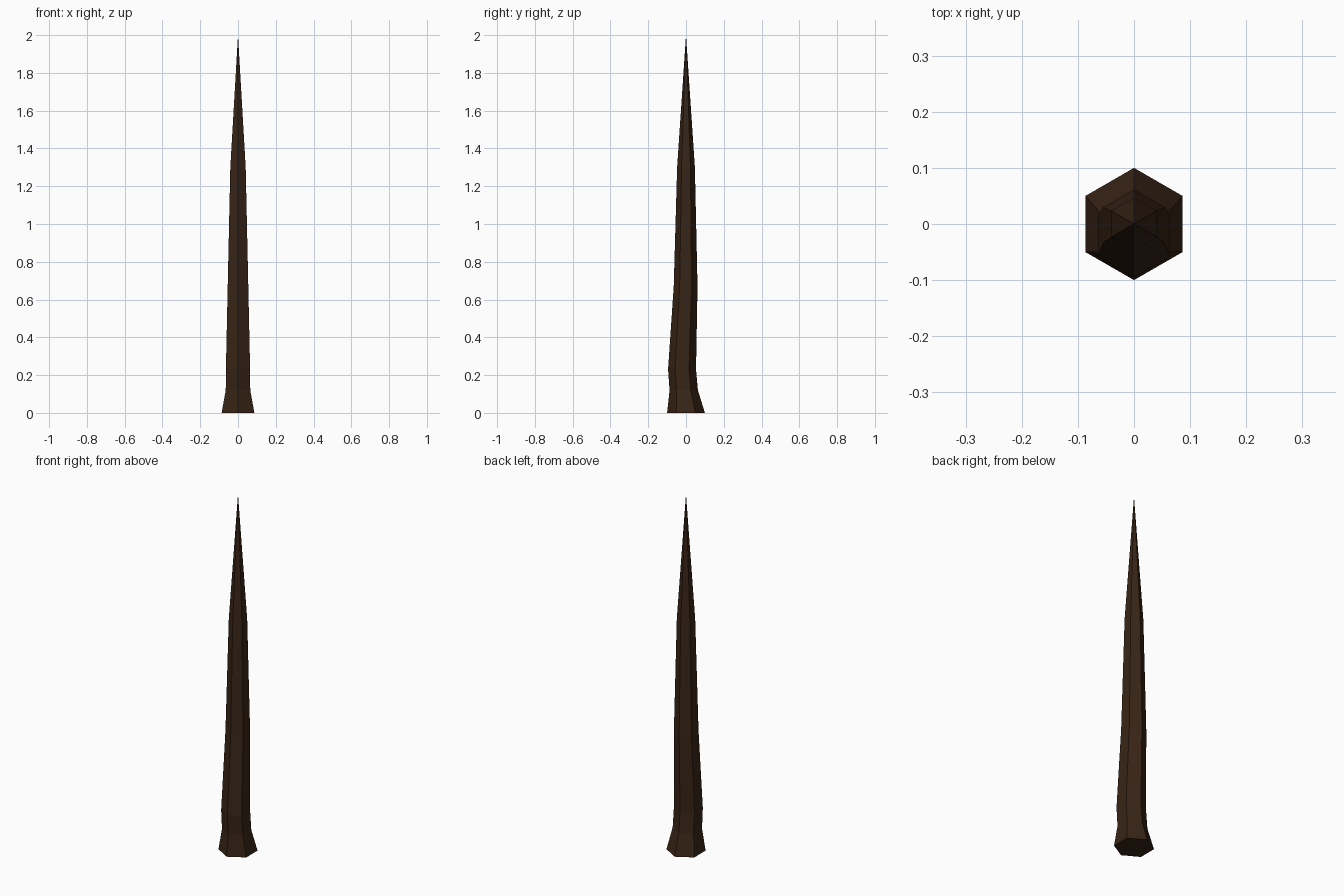
import bpy, bmesh
from math import sin, cos, pi

if "Cube" in bpy.data.objects:
    bpy.data.objects.remove(bpy.data.objects["Cube"])

# Ring profile: height, radius, sideways shift in y
RINGS = [(0.0, 0.1, 0.0), (0.12, 0.075, -0.012), (0.23, 0.074, -0.021),
         (0.67, 0.063, -0.002), (1.3, 0.047, 0.0)]
TIP_Z = 2.0
SIDES = 6

bm = bmesh.new()

# Hexagonal rings with a corner pointing along y
rings = []
for z, r, dy in RINGS:
    angles = [pi / 2 + 2 * pi * i / SIDES for i in range(SIDES)]
    rings.append([bm.verts.new((r * cos(a), dy + r * sin(a), z)) for a in angles])

# Shaft sides
for low, high in zip(rings, rings[1:]):
    for i in range(SIDES):
        j = (i + 1) % SIDES
        bm.faces.new((low[i], low[j], high[j], high[i]))

# Pointed tip and closed base
tip = bm.verts.new((0, 0, TIP_Z))
for i in range(SIDES):
    bm.faces.new((rings[-1][i], rings[-1][(i + 1) % SIDES], tip))
bm.faces.new(rings[0][::-1])
bmesh.ops.recalc_face_normals(bm, faces=bm.faces)

mesh = bpy.data.meshes.new("wooden_spike")
bm.to_mesh(mesh)
bm.free()
spike = bpy.data.objects.new("wooden_spike", mesh)
bpy.context.collection.objects.link(spike)

# Dark brown wood
wood = bpy.data.materials.new("dark_wood")
wood.diffuse_color = (0.04, 0.018, 0.008, 1)
wood.use_nodes = True
wood.node_tree.nodes["Principled BSDF"].inputs["Base Color"].default_value = wood.diffuse_color
mesh.materials.append(wood)
